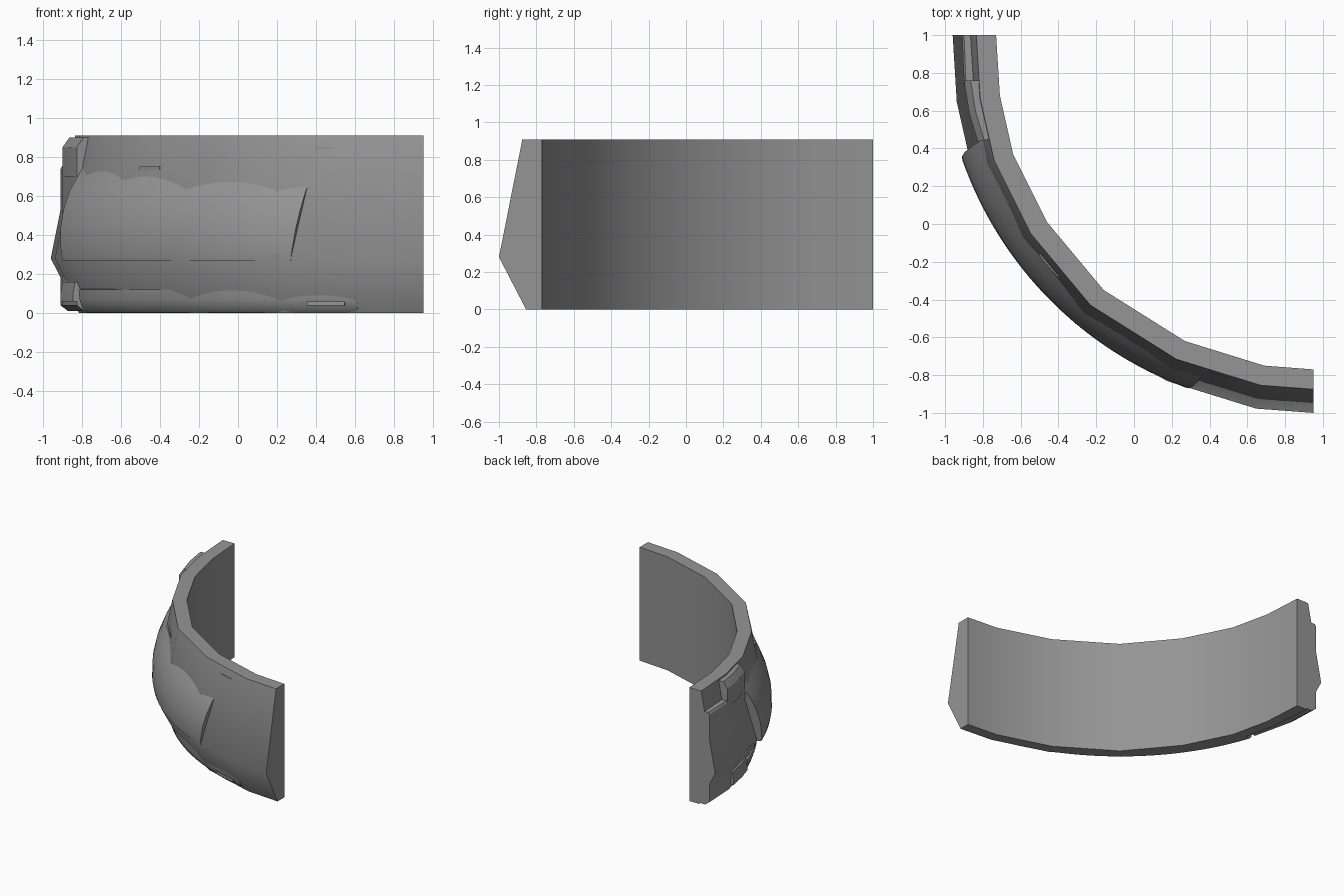
import bpy
import bmesh
from math import radians, cos, sin
from mathutils import Vector

old = bpy.data.objects.get("Cube")
if old:
    bpy.data.objects.remove(old, do_unlink=True)

grey = bpy.data.materials.new("mid_grey")
grey.use_nodes = True
colour = (0.3, 0.3, 0.3, 1)
grey.diffuse_color = colour
grey.node_tree.nodes["Principled BSDF"].inputs["Base Color"].default_value = colour

CENTRE = Vector((0.97, 1.0))


def loft(name, sections, angle):
    """Skin closed cross-sections, cap both ends and shade."""
    bm = bmesh.new()
    rings = [[bm.verts.new(p) for p in s] for s in sections]
    n = len(rings[0])
    for a, b in zip(rings, rings[1:]):
        for i in range(n):
            j = (i + 1) % n
            bm.faces.new((a[i], a[j], b[j], b[i]))
    bm.faces.new(rings[0][::-1])
    bm.faces.new(rings[-1])
    bmesh.ops.recalc_face_normals(bm, faces=bm.faces)
    mesh = bpy.data.meshes.new(name)
    bm.to_mesh(mesh)
    bm.free()
    mesh.materials.append(grey)
    obj = bpy.data.objects.new(name, mesh)
    bpy.context.collection.objects.link(obj)
    bpy.ops.object.select_all(action="DESELECT")
    obj.select_set(True)
    bpy.context.view_layer.objects.active = obj
    bpy.ops.object.shade_smooth_by_angle(angle=radians(angle))
    return obj


def path_sweep(name, path, profile, first, last, angle=45):
    """Sweep (offset, z) points along a plan path with mitred corners."""
    pts = [Vector(p) for p in path]
    edges = [(b - a).normalized() for a, b in zip(pts, pts[1:])]
    normals = [Vector((d.y, -d.x)) for d in edges]
    sides = [Vector(first)]
    for a, b in zip(normals, normals[1:]):
        m = (a + b).normalized()
        sides.append(m / m.dot(a))
    sides.append(Vector(last))
    loft(name, [[(*(p + s * o), z) for o, z in profile]
                for p, s in zip(pts, sides)], angle)


def arc_sweep(name, profile, start, end, steps=32, angle=35):
    """Sweep (radius, z) points round the centre; the ends may lean with z."""
    sections = []
    for k in range(steps + 1):
        t = k / steps
        ring = []
        for r, z in profile:
            a0 = start[0] + (start[1] - start[0]) * z
            a1 = end[0] + (end[1] - end[0]) * z
            a = radians(a0 + (a1 - a0) * t)
            ring.append((CENTRE.x + r * cos(a), CENTRE.y + r * sin(a), z))
        sections.append(ring)
    loft(name, sections, angle)


# Main faceted curved shell
inner = [(-0.73, 1.0), (-0.71, 0.68), (-0.64, 0.37), (-0.46, 0.01),
         (-0.16, -0.35), (0.27, -0.62), (0.69, -0.75), (0.95, -0.77)]
path_sweep("curved_shell", inner,
           [(0, 0), (0.085, 0), (0.23, 0.28), (0.105, 0.91), (0, 0.91)],
           (-1, 0), (0, -1))

# Raised round band across the front, with a shelf underneath
arc_sweep("front_band",
          [(1.79, 0.27), (1.985, 0.27), (1.992, 0.31), (1.988, 0.43),
           (1.965, 0.53), (1.925, 0.63), (1.885, 0.69), (1.85, 0.75), (1.79, 0.76)],
          (201, 196), (248, 253))

# Low round lip along the bottom edge
arc_sweep("lower_lip",
          [(1.79, 0.002), (1.845, 0.002), (1.87, 0.025), (1.885, 0.07),
           (1.89, 0.12), (1.79, 0.14)],
          (199, 199), (259, 259))

# Thin trim strips on the upper and lower front
for name, r, z, a0, a1 in (("upper_trim", 1.874, 0.842, 252.3, 257),
                           ("middle_trim", 1.878, 0.742, 218.3, 223),
                           ("lower_trim", 1.89, 0.05, 251, 257)):
    arc_sweep(name, [(1.8, z - 0.01), (r, z - 0.01), (r, z + 0.01), (1.8, z + 0.01)],
              (a0, a0), (a1, a1), 6)

# Upright side panel at the back end
path_sweep("side_panel", [(-0.8, 1.0), (-0.79, 0.76), (-0.72, 0.46)],
           [(0, 0.01), (0.07, 0.01), (0.11, 0.04), (0.11, 0.74), (0.1, 0.755), (0, 0.755)],
           (-1, 0), (-0.97, -0.22), 30)

# Raised upper block ahead of the side panel
path_sweep("side_upper_block", [(-0.79, 0.76), (-0.765, 0.61), (-0.72, 0.46)],
           [(0, 0.7), (0.11, 0.7), (0.11, 0.85), (0.075, 0.9), (0, 0.9)],
           (-1, 0), (-0.97, -0.22), 30)

# Small lower bracket on the side
path_sweep("side_lower_bracket", [(-0.78, 0.7), (-0.755, 0.58), (-0.72, 0.46)],
           [(0, 0.06), (0.13, 0.06), (0.13, 0.1), (0.12, 0.16), (0, 0.16)],
           (-1, 0), (-0.97, -0.22), 30)
